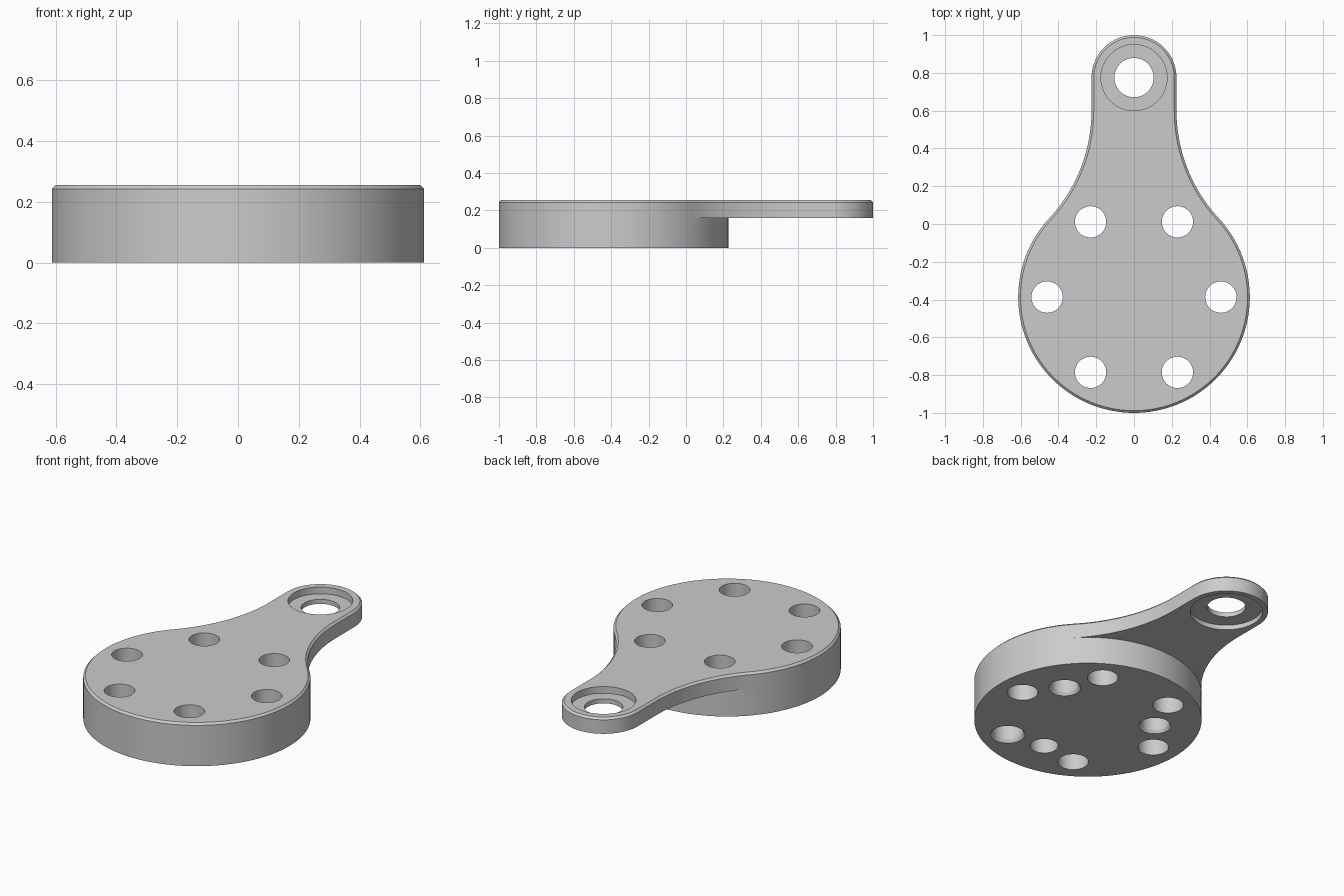
import bpy, bmesh
from math import sin, cos, pi, atan2, hypot, radians

cube = bpy.data.objects.get("Cube")
if cube:
    bpy.data.objects.remove(cube, do_unlink=True)

HUB_Y, HUB_R = -0.387, 0.613      # round hub
EYE_Y, EYE_R = 0.775, 0.225       # rounded arm end
NECK_Y = 0.6                      # where the straight sides meet the fillets
TOP, STEP, CHAMFER = 0.255, 0.16, 0.012

# Fillet circle tangent to the straight side and to the hub
rise = NECK_Y - HUB_Y
FIL_R = (EYE_R**2 + rise**2 - HUB_R**2) / (2 * (HUB_R - EYE_R))
FIL_X = EYE_R + FIL_R
TANGENT = atan2(rise, FIL_X)

metal = bpy.data.materials.new("Plain grey")
metal.use_nodes = True
grey = (0.6, 0.6, 0.6, 1)
metal.diffuse_color = grey
metal.node_tree.nodes["Principled BSDF"].inputs["Base Color"].default_value = grey


def arc(x, y, r, start, end, n):
    return [(x + r * cos(start + (end - start) * i / n),
             y + r * sin(start + (end - start) * i / n)) for i in range(n + 1)]


def outline(inset):
    """Plate contour, counter-clockwise, moved inward by inset."""
    hub = arc(0, HUB_Y, HUB_R - inset, pi - TANGENT, 2 * pi + TANGENT, 96)
    right = arc(FIL_X, NECK_Y, FIL_R + inset, pi + TANGENT, pi, 24)
    eye = arc(0, EYE_Y, EYE_R - inset, 0, pi, 40)
    left = [(-x, y) for x, y in reversed(right)]
    return hub + right[1:] + eye + left[:-1]


def stack(bm, rings):
    """Closed solid through rings of (points, z), listed from low to high."""
    loops = [[bm.verts.new((x, y, z)) for x, y in pts] for pts, z in rings]
    for low, high in zip(loops, loops[1:]):
        n = len(low)
        for i in range(n):
            j = (i + 1) % n
            bm.faces.new((low[i], low[j], high[j], high[i]))
    bm.faces.new(loops[0][::-1])
    bm.faces.new(loops[-1])


def bore(bm, x, y, profile):
    """Turned cutter with a profile of (radius, z)."""
    stack(bm, [(arc(x, y, r, 0, 2 * pi, 48)[:-1], z) for r, z in profile])


def make_object(name, bm):
    mesh = bpy.data.meshes.new(name)
    bmesh.ops.recalc_face_normals(bm, faces=bm.faces)
    bm.to_mesh(mesh)
    bm.free()
    mesh.materials.append(metal)
    ob = bpy.data.objects.new(name, mesh)
    bpy.context.collection.objects.link(ob)
    return ob


def boolean(ob, other, operation):
    bpy.ops.object.select_all(action="DESELECT")
    bpy.context.view_layer.objects.active = ob
    ob.select_set(True)
    mod = ob.modifiers.new(operation, "BOOLEAN")
    mod.operation, mod.solver, mod.object = operation, "EXACT", other
    bpy.ops.object.modifier_apply(modifier=mod.name)
    bpy.data.objects.remove(other, do_unlink=True)


# Arm plate with a chamfered top edge
bm = bmesh.new()
stack(bm, [(outline(0), STEP), (outline(0), TOP - CHAMFER), (outline(CHAMFER), TOP)])
bracket = make_object("arm_bracket", bm)

# Hub below the plate, sharing the plate's contour points
bm = bmesh.new()
rim = arc(0, HUB_Y, HUB_R, pi - TANGENT, 2 * pi + TANGENT, 96)
rim += arc(0, HUB_Y, HUB_R, TANGENT, pi - TANGENT, 36)[1:-1]
stack(bm, [(rim, 0), (rim, STEP)])
boolean(bracket, make_object("hub", bm), "UNION")

# Six through holes, one of them chamfered underneath
bm = bmesh.new()
HOLE_R, LIP = 0.083, 0.018
for k in range(6):
    a = radians(60 * k)
    start = [(HOLE_R + 0.01, -0.1), (HOLE_R + 0.01, 0), (HOLE_R, LIP)] if k == 5 else [(HOLE_R, -0.1)]
    bore(bm, 0.46 * cos(a), HUB_Y + 0.46 * sin(a), start + [(HOLE_R, 0.4)])

# Three blind holes in the underside
for deg in (30, 150, 270):
    a = radians(deg)
    r = 0.076
    start = [(r, -0.1)] if deg == 270 else [(r + 0.01, -0.1), (r + 0.01, 0), (r, LIP)]
    bore(bm, 0.367 * cos(a), HUB_Y + 0.367 * sin(a), start + [(r, STEP)])

# Arm eye: bore with a recess on both faces
bore(bm, 0, EYE_Y, [(0.195, 0.1), (0.195, STEP + 0.028), (0.104, STEP + 0.028),
                    (0.104, TOP - 0.04), (0.175, TOP - 0.04), (0.175, 0.4)])
boolean(bracket, make_object("hole_cutter", bm), "DIFFERENCE")

bpy.ops.object.shade_smooth_by_angle(angle=radians(25))
